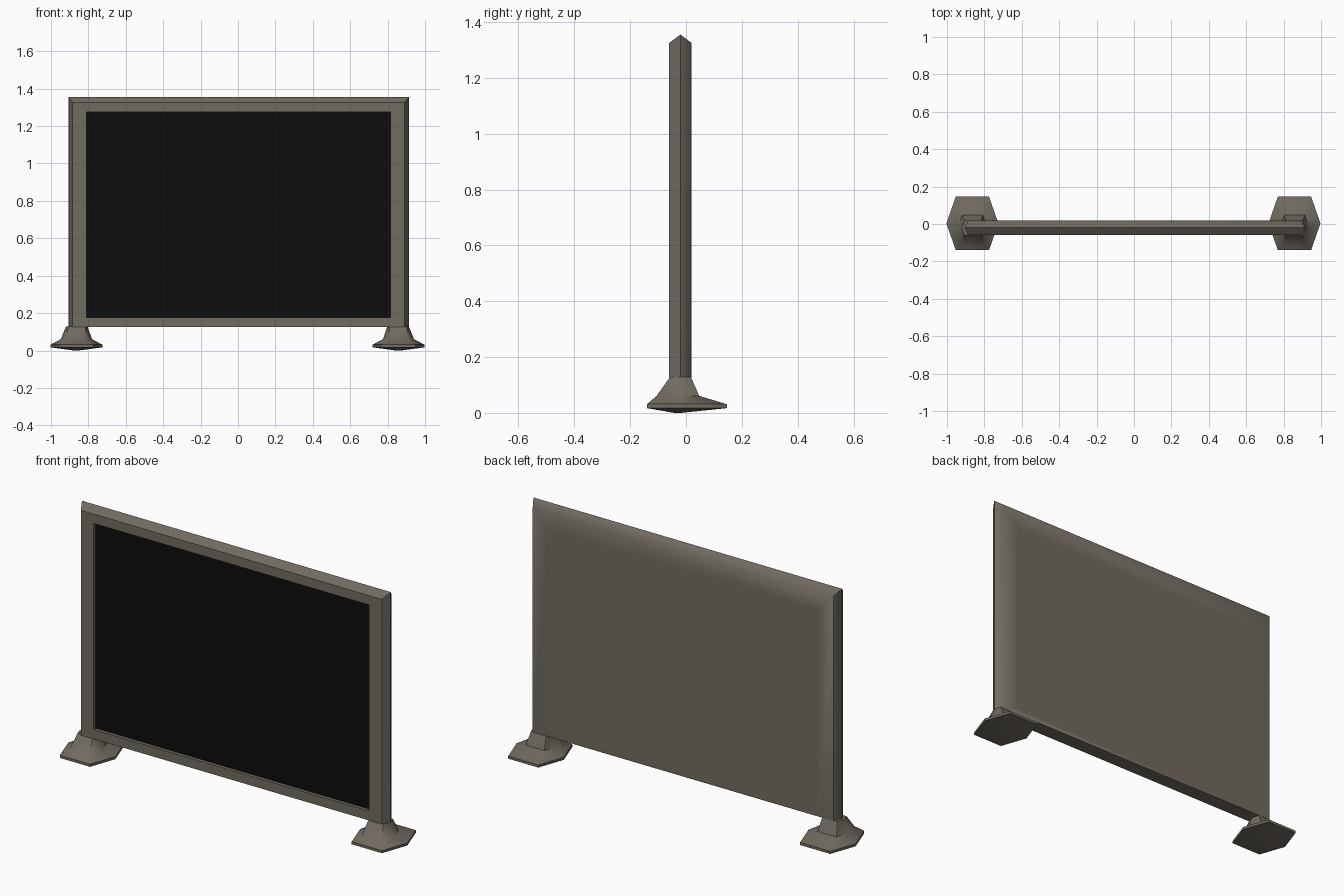
import bpy, bmesh, math

if "Cube" in bpy.data.objects:
    bpy.data.objects.remove(bpy.data.objects["Cube"])


def material(name, rgb):
    m = bpy.data.materials.new(name)
    m.diffuse_color = (*rgb, 1)
    m.use_nodes = True
    m.node_tree.nodes["Principled BSDF"].inputs["Base Color"].default_value = m.diffuse_color
    return m


GREY = material("warm grey", (0.165, 0.146, 0.120))
BLACK = material("screen black", (0.004, 0.004, 0.004))


def loft(name, rings, mat, limit, sharp_rings=()):
    """Bridge equal-sized rings of points, cap both ends, smooth below the limit angle."""
    bm = bmesh.new()
    loops = [[bm.verts.new(p) for p in ring] for ring in rings]
    n = len(loops[0])
    for a, b in zip(loops, loops[1:]):
        for i in range(n):
            j = (i + 1) % n
            bm.faces.new((a[i], a[j], b[j], b[i]))
    bm.faces.new(loops[0])
    bm.faces.new(loops[-1])
    bmesh.ops.recalc_face_normals(bm, faces=bm.faces)
    for f in bm.faces:
        f.smooth = True
    sharp = {v for k in sharp_rings for v in loops[k]}
    for e in bm.edges:
        on_ring = e.verts[0] in sharp and e.verts[1] in sharp
        e.smooth = not on_ring and e.calc_face_angle(0) < math.radians(limit)
    me = bpy.data.meshes.new(name)
    bm.to_mesh(me)
    bm.free()
    me.materials.append(mat)
    ob = bpy.data.objects.new(name, me)
    bpy.context.collection.objects.link(ob)
    return ob


def rect(x0, x1, z0, z1, y):
    return [(x0, y, z0), (x1, y, z0), (x1, y, z1), (x0, y, z1)]


def hexagon(cx, cy, hx, bx, hy, z):
    return [(cx + hx, cy, z), (cx + bx, cy + hy, z), (cx - bx, cy + hy, z),
            (cx - hx, cy, z), (cx - bx, cy - hy, z), (cx + bx, cy - hy, z)]


# Display housing: recess, front bezel, ridged edges, softly shaded back
opening = (-0.81, 0.815, 0.176, 1.275)
outer = (-0.885, 0.89, 0.126, 1.325)
ridge = (-0.906, 0.914, 0.126, 1.355)
loft("display_housing", [
    rect(*opening, -0.038),
    rect(*opening, -0.06),
    rect(*outer, -0.06),
    rect(*ridge, -0.02),
    rect(*outer, 0.02),
    rect(-0.79, 0.79, 0.16, 1.22, 0.02),
], GREY, 60, sharp_rings=(0, 1, 2))

# Black screen plate in the recess
loft("screen", [rect(*opening, -0.042), rect(*opening, -0.037)], BLACK, 30)

# Two hexagonal feet with flared necks
for side, cx in (("left", -0.864), ("right", 0.858)):
    s = 1 if cx > 0 else -1
    loft(side + "_foot", [
        hexagon(cx, -0.03, 0.012, 0.008, 0.012, 0.0),
        hexagon(cx, 0.003, 0.139, 0.089, 0.143, 0.017),
        hexagon(cx, 0.003, 0.139, 0.089, 0.143, 0.031),
        hexagon(cx, -0.029, 0.083, 0.055, 0.076, 0.061),
        hexagon(cx - 0.002 * s, -0.02, 0.058, 0.045, 0.038, 0.128),
    ], GREY, 45)
